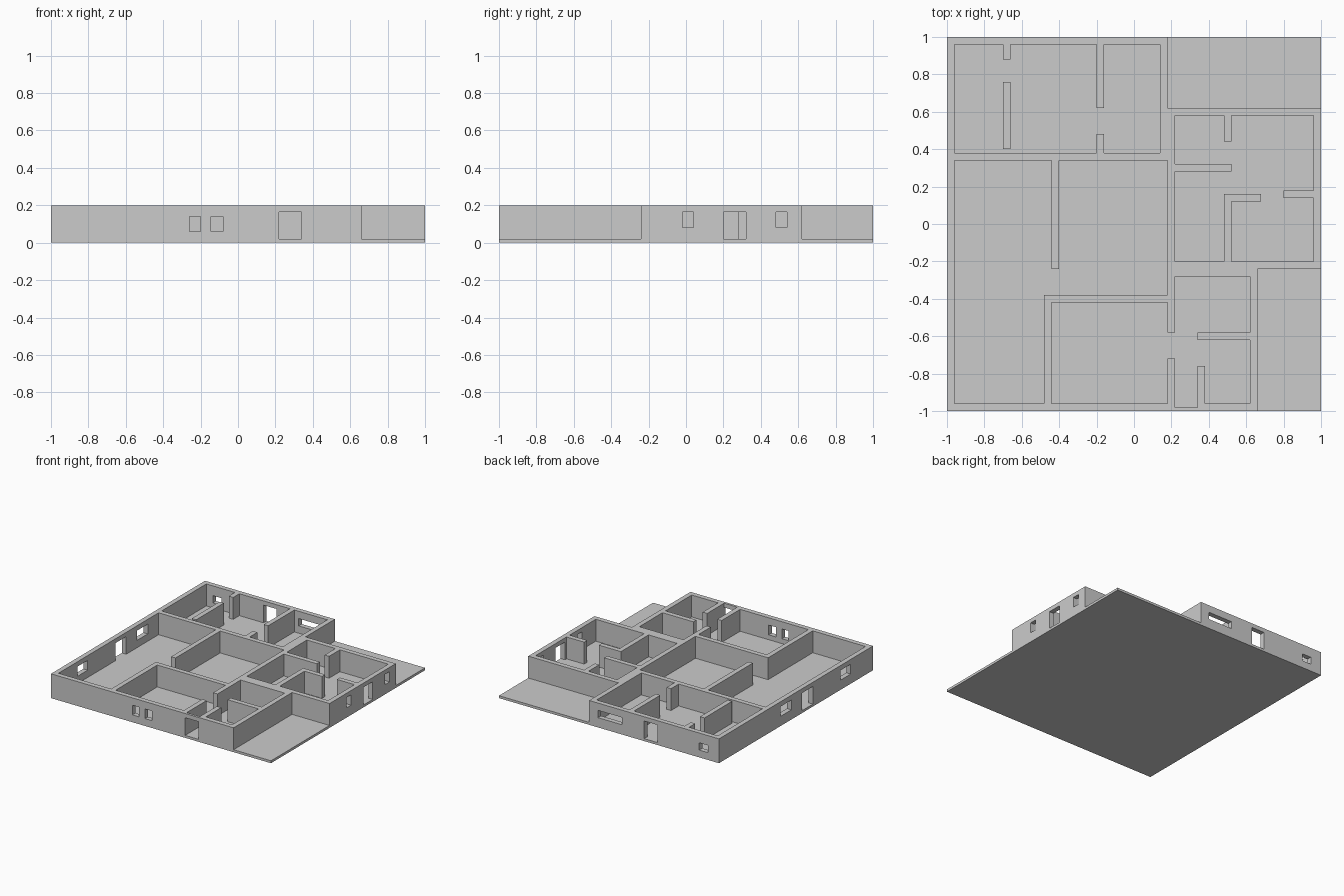
import bpy
import bmesh
from mathutils import Matrix, Vector

if "Cube" in bpy.data.objects:
    bpy.data.objects.remove(bpy.data.objects["Cube"])

FLOOR, TOP = 0.02, 0.20


def add_box(bm, x0, y0, z0, x1, y1, z1):
    centre = Vector((x0 + x1, y0 + y1, z0 + z1)) / 2
    size = (x1 - x0, y1 - y0, z1 - z0)
    bmesh.ops.create_cube(bm, size=1, matrix=Matrix.Translation(centre) @ Matrix.Diagonal((*size, 1)))


def make_object(name, bm):
    mesh = bpy.data.meshes.new(name)
    bm.to_mesh(mesh)
    bm.free()
    obj = bpy.data.objects.new(name, mesh)
    bpy.context.collection.objects.link(obj)
    return obj


# Plan rectangles: x0, y0, x1, y1
footprint = [(-1, -1, .18, 1), (.18, -1, .66, .62), (.66, -.24, 1, .62)]
rooms = [
    (-.96, .38, .14, .96),      # north rooms
    (-.96, -.96, -.48, .34),    # west hall
    (-.48, -.38, .18, .34),     # living room
    (-.44, -.96, .18, -.42),    # south room
    (.18, -.72, .22, -.58),     # passage
    (.22, -.96, .62, -.28),     # entrance rooms
    (.22, -.98, .34, -.96),     # entrance recess
    (.22, -.20, .96, .58),      # east rooms
]
partitions = [
    (-.70, .88, -.66, .96), (-.70, .40, -.66, .76),
    (-.20, .62, -.16, .96), (-.20, .38, -.16, .48),
    (-.44, -.24, -.40, .34),
    (.34, -.62, .62, -.58), (.34, -.98, .38, -.76),
    (.48, .44, .52, .58), (.22, .28, .52, .32),
    (.48, -.20, .52, .16), (.52, .12, .68, .16), (.80, .14, .96, .18),
]

# Floor slab and terraces
bm = bmesh.new()
add_box(bm, -1, -1, 0, 1, 1, FLOOR)
make_object("floor_slab", bm)


# Wall plan: footprint minus rooms plus partitions
def inside(x, y, rects):
    return any(a < x < c and b < y < d for a, b, c, d in rects)


rects = footprint + rooms + partitions
xs = sorted({v for r in rects for v in (r[0], r[2])})
ys = sorted({v for r in rects for v in (r[1], r[3])})
bm = bmesh.new()
for x0, x1 in zip(xs, xs[1:]):
    for y0, y1 in zip(ys, ys[1:]):
        x, y = (x0 + x1) / 2, (y0 + y1) / 2
        if inside(x, y, partitions) or (inside(x, y, footprint) and not inside(x, y, rooms)):
            bm.faces.new([bm.verts.new((*p, FLOOR)) for p in
                          ((x0, y0), (x1, y0), (x1, y1), (x0, y1))])
bmesh.ops.remove_doubles(bm, verts=bm.verts, dist=1e-4)
walls = make_object("walls", bm)
raise_mod = walls.modifiers.new("raise", 'SOLIDIFY')
raise_mod.thickness = TOP - FLOOR
raise_mod.offset = 1

# Doors and windows: start, end, sill, head along each outer wall
DOOR = (0, .165)
bm = bmesh.new()
for a, b, lo, hi in [(-.26, -.20, .06, .14), (-.145, -.08, .06, .14), (.22, .34, *DOOR)]:
    add_box(bm, a, -1.02, lo, b, -.94 if lo else -.97, hi)
for a, b, lo, hi in [(-.12, .10, .08, .14), (-.44, -.32, *DOOR), (-.90, -.82, .06, .12)]:
    add_box(bm, a, .94, lo, b, 1.02, hi)
for a, b, lo, hi in [(-.02, .04, .08, .165), (.20, .32, *DOOR), (.48, .54, .08, .165)]:
    add_box(bm, .94, a, lo, 1.02, b, hi)
for a, b, lo, hi in [(-.71, -.58, .08, .16), (-.22, -.08, *DOOR), (.06, .20, .08, .16)]:
    add_box(bm, -1.02, a, lo, -.94, b, hi)
cutter = make_object("openings_cutter", bm)
cutter.hide_render = True

cut = walls.modifiers.new("openings", 'BOOLEAN')
cut.operation = 'DIFFERENCE'
cut.solver = 'EXACT'
cut.object = cutter

# Bake the wall modifiers and drop the cutter
depsgraph = bpy.context.evaluated_depsgraph_get()
baked = bpy.data.meshes.new_from_object(walls.evaluated_get(depsgraph))
walls.modifiers.clear()
walls.data = baked
bpy.data.objects.remove(cutter)
